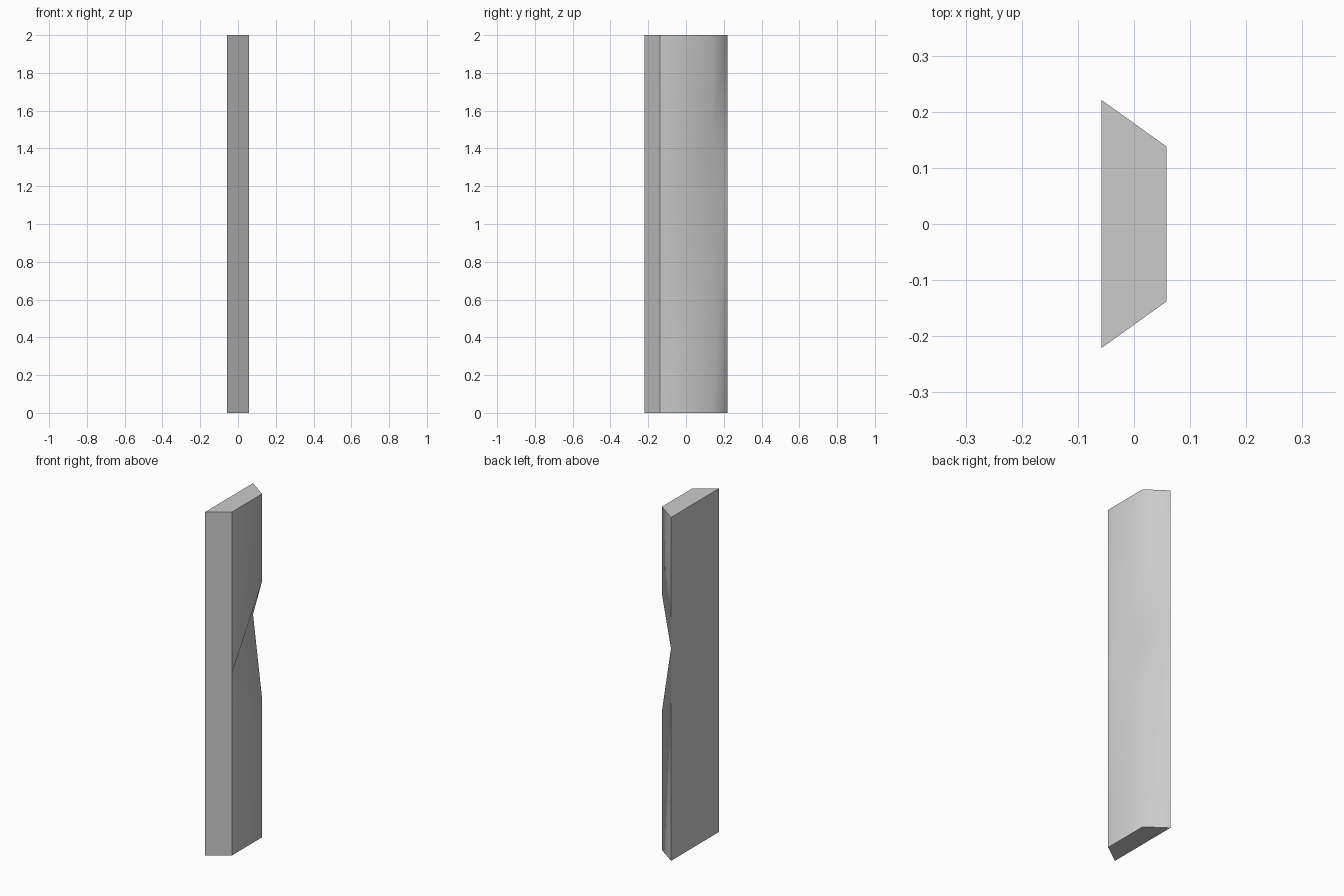
import bpy, bmesh

if "Cube" in bpy.data.objects:
    bpy.data.objects.remove(bpy.data.objects["Cube"])

H = 2.0
# trapezoid section: front-left, front-right, back-right, back-left
SECTION = [(-0.058, -0.221), (0.058, -0.138), (0.058, 0.138), (-0.058, 0.221)]

bm = bmesh.new()


def ring(z):
    return [bm.verts.new((x, y, z)) for x, y in SECTION]


def on_edge(i, z):
    return bm.verts.new((*SECTION[i], z))


# Plank ends
b, t = ring(0), ring(H)
bm.faces.new(b[::-1])
bm.faces.new(t)

# Chipped wedge: floor line runs from the front-right to the back-left edge
m, p = on_edge(1, 1.06), on_edge(3, 1.236)
upper, lower = on_edge(2, 1.49), on_edge(2, 0.813)

# Plain front and left sides
bm.faces.new((b[0], b[1], m, t[1], t[0]))
bm.faces.new((b[3], b[0], t[0], t[3], p))

# Worn right and back sides, shaded as one soft surface
worn = [bm.faces.new(f) for f in (
    (m, upper, t[2], t[1]), (b[1], b[2], lower, m),
    (upper, p, t[3], t[2]), (b[2], b[3], p, lower),
    (m, p, upper), (m, lower, p))]

bmesh.ops.recalc_face_normals(bm, faces=bm.faces)
for f in bm.faces:
    f.smooth = True
for e in bm.edges:
    e.smooth = all(f in worn for f in e.link_faces)

mesh = bpy.data.meshes.new("chipped_plank")
bm.to_mesh(mesh)
bm.free()
plank = bpy.data.objects.new("chipped_plank", mesh)
bpy.context.collection.objects.link(plank)
